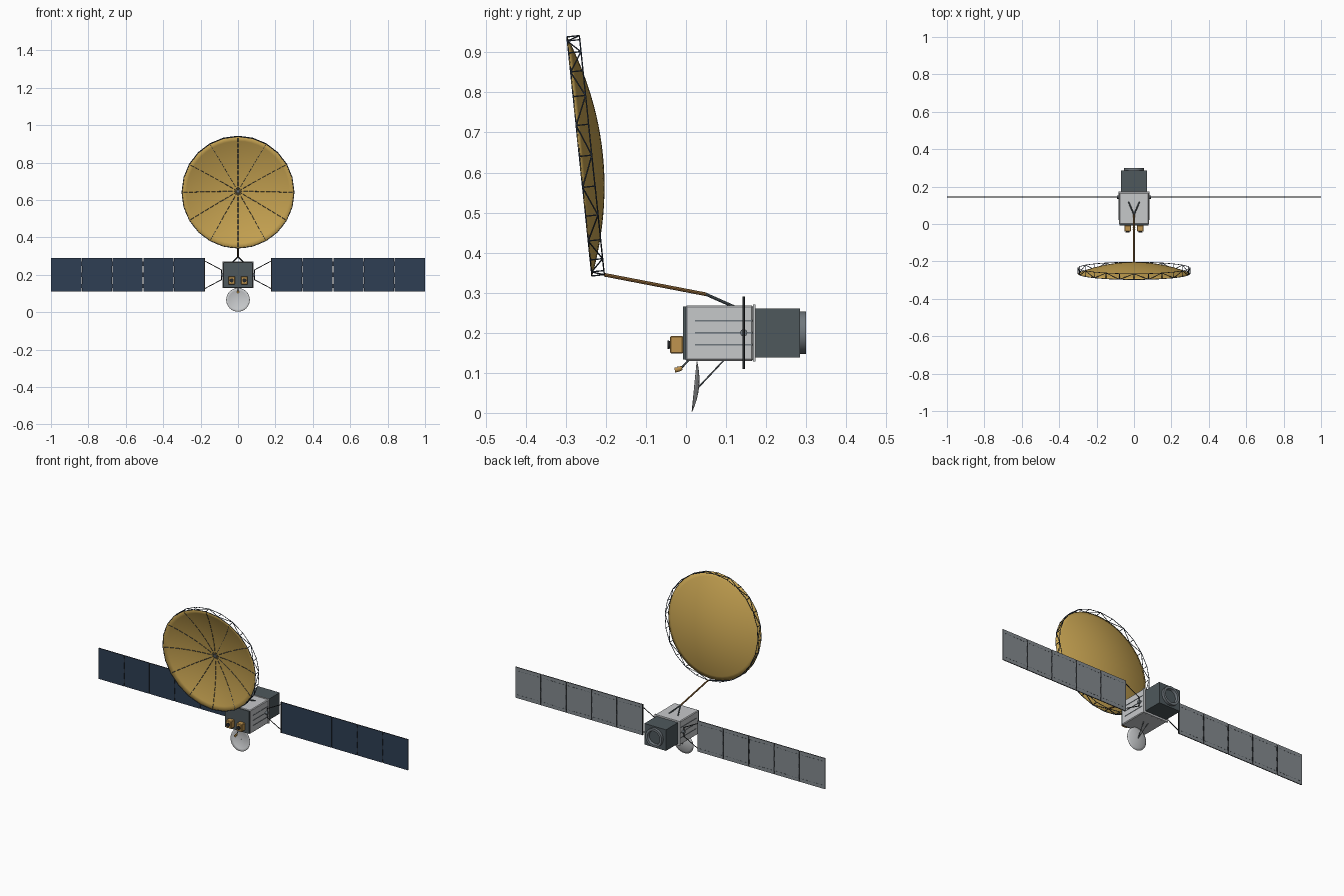
import bpy, bmesh, math
from mathutils import Vector

cube = bpy.data.objects.get("Cube")
if cube:
    bpy.data.objects.remove(cube, do_unlink=True)


def material(name, *rgb):
    lin = [((c / 255 + 0.055) / 1.055) ** 2.4 for c in rgb] + [1]
    m = bpy.data.materials.new(name)
    m.use_nodes = True
    m.diffuse_color = lin
    m.node_tree.nodes["Principled BSDF"].inputs["Base Color"].default_value = lin
    return m


GOLD = material("gold mesh", 200, 164, 82)
AMBER = material("amber foil", 192, 148, 78)
BRONZE = material("bronze boom", 150, 108, 58)
NAVY = material("solar navy", 46, 62, 84)
BACKING = material("panel backing grey", 132, 138, 143)
PALE = material("pale grey", 198, 200, 202)
SLATE = material("slate grey", 78, 88, 92)
STEEL = material("steel grey", 112, 120, 126)
TRUSS = material("truss blue grey", 52, 64, 80)
BLACK = material("black trim", 36, 39, 42)


def finish(name, bm, *mats):
    mesh = bpy.data.meshes.new(name)
    bm.to_mesh(mesh)
    bm.free()
    for m in mats:
        mesh.materials.append(m)
    obj = bpy.data.objects.new(name, mesh)
    bpy.context.collection.objects.link(obj)
    return obj


def smooth(obj, degrees=35):
    bpy.ops.object.select_all(action="DESELECT")
    obj.select_set(True)
    bpy.context.view_layer.objects.active = obj
    bpy.ops.object.shade_smooth_by_angle(angle=math.radians(degrees))


def add_box(bm, lo, hi):
    verts = bmesh.ops.create_cube(bm, size=1)["verts"]
    for v in verts:
        v.co = Vector([(a + b) / 2 + c * (b - a) for a, b, c in zip(lo, hi, v.co)])


def box(name, lo, hi, mat, bevel=0):
    bm = bmesh.new()
    add_box(bm, lo, hi)
    if bevel:
        bmesh.ops.bevel(bm, geom=bm.edges[:], offset=bevel, segments=1, affect="EDGES")
    return finish(name, bm, mat)


def add_rod(bm, a, b, r, r2=None, sides=6):
    a, b = Vector(a), Vector(b)
    verts = bmesh.ops.create_cone(bm, cap_ends=True, segments=sides, radius1=r,
                                  radius2=r if r2 is None else r2,
                                  depth=(b - a).length)["verts"]
    turn = (b - a).to_track_quat("Z", "Y")
    for v in verts:
        v.co = turn @ v.co + (a + b) / 2


def rods(name, pairs, r, mat, sides=6, r2=None):
    bm = bmesh.new()
    for a, b in pairs:
        add_rod(bm, a, b, r, r2, sides)
    obj = finish(name, bm, mat)
    if sides > 8:
        smooth(obj)
    return obj


def dish_frame(centre, tilt):
    """Map radius, angle and depth behind the rim to a point in space."""
    c = Vector(centre)
    up = Vector((0, -math.sin(tilt), math.cos(tilt)))
    back = Vector((0, math.cos(tilt), math.sin(tilt)))
    return lambda r, a, w: c + Vector((r * math.cos(a), 0, 0)) + up * r * math.sin(a) + back * w


def bowl(name, at, radius, depth, sides, rings, mat):
    bm = bmesh.new()
    hub = bm.verts.new(at(0, 0, depth))
    loops = []
    for i in range(1, rings + 1):
        t = i / rings
        loops.append([bm.verts.new(at(radius * t, math.tau * k / sides, depth * (1 - t * t)))
                      for k in range(sides)])
    for k in range(sides):
        n = (k + 1) % sides
        bm.faces.new((hub, loops[0][n], loops[0][k]))
        for inner, outer in zip(loops, loops[1:]):
            bm.faces.new((inner[k], inner[n], outer[n], outer[k]))
    bmesh.ops.recalc_face_normals(bm, faces=bm.faces[:])
    obj = finish(name, bm, mat)
    smooth(obj, 40)
    shell = obj.modifiers.new("Shell", "SOLIDIFY")
    shell.thickness = 0.0015
    shell.offset = 0
    return obj


# Spacecraft body
box("body", (-0.08, -0.002, 0.13), (0.08, 0.168, 0.268), PALE, 0.004)
box("front_plate", (-0.078, -0.008, 0.133), (0.078, 0, 0.265), SLATE)
box("rear_flange", (-0.082, 0.167, 0.128), (0.082, 0.174, 0.27), PALE)
box("rear_module", (-0.07, 0.172, 0.138), (0.07, 0.285, 0.261), SLATE)
for s, side in ((1, "left"), (-1, "right")):
    bm = bmesh.new()
    for z in (0.17, 0.2, 0.23):
        x = sorted((s * 0.079, s * 0.082))
        add_box(bm, (x[0], 0.022, z - 0.0015), (x[1], 0.166, z + 0.0015))
    finish(side + "_side_rails", bm, STEEL)

# Launch adapter: open ring around a dark recess
bm = bmesh.new()
profile = [(0.053, 0.284), (0.053, 0.3), (0.04, 0.3), (0.036, 0.287), (0, 0.287)]
verts = [bm.verts.new((r, y, 0.2)) for r, y in profile]
edges = [bm.edges.new(p) for p in zip(verts, verts[1:])]
bmesh.ops.spin(bm, geom=verts + edges, cent=(0, 0, 0.2), axis=(0, 1, 0),
               angle=math.tau, steps=32)
bmesh.ops.remove_doubles(bm, verts=bm.verts[:], dist=0.0001)
bmesh.ops.recalc_face_normals(bm, faces=bm.faces[:])
for f in bm.faces:
    f.material_index = int(f.calc_center_median().y < 0.289 and
                           all((v.co - Vector((0, v.co.y, 0.2))).length < 0.04 for v in f.verts))
smooth(finish("adapter_ring", bm, STEEL, SLATE))

# Twin feed horns
for s, side in ((1, "left"), (-1, "right")):
    x = s * 0.034
    box(side + "_feed", (x - 0.018, -0.04, 0.148), (x + 0.018, -0.007, 0.192), AMBER, 0.003)
    rods(side + "_horn", [((x, -0.038, 0.17), (x, -0.046, 0.17))], 0.009, BLACK, 16, 0.011)

# Solar wings
HINGE_Y, ROOT, WIDTH = 0.144, 0.18, 0.164
for s, side in ((1, "left"), (-1, "right")):
    cells, seams, dashes = bmesh.new(), bmesh.new(), bmesh.new()
    for i in range(5):
        x0, x1 = ROOT + i * WIDTH, ROOT + (i + 1) * WIDTH
        if i:
            for z in (0.14, 0.2, 0.26):
                add_box(seams, (x0 - 0.004, HINGE_Y - 0.001, z - 0.012),
                        (x0 + 0.004, HINGE_Y + 0.0035, z + 0.012))
        add_box(cells, (x0 + 0.0015 * (i > 0), HINGE_Y - 0.0025, 0.11),
                (x1 - 0.0015 * (i < 4), HINGE_Y + 0.0025, 0.29))
        for z in (0.13, 0.27):
            for k in range(6):
                x = x0 + 0.012 + k * 0.025
                add_box(dashes, (x, HINGE_Y + 0.002, z - 0.001),
                        (x + 0.014, HINGE_Y + 0.0032, z + 0.001))
    add_box(seams, (ROOT - 0.003, HINGE_Y - 0.003, 0.11), (ROOT + 0.001, HINGE_Y + 0.003, 0.29))
    for bm in (cells, seams, dashes):
        for v in bm.verts:
            v.co.x *= s
        bmesh.ops.recalc_face_normals(bm, faces=bm.faces[:])
    for f in cells.faces:
        f.material_index = 0 if f.normal.y < -0.5 else 1 if f.normal.y > 0.5 else 2
    finish(side + "_solar_panels", cells, NAVY, BACKING, BLACK)
    finish(side + "_panel_hinges", seams, BLACK)
    finish(side + "_panel_back_ties", dashes, SLATE)
    rods(side + "_yoke", [((s * 0.088, HINGE_Y, 0.2 + k * 0.026), (s * ROOT, HINGE_Y, 0.2 + k * 0.075))
                          for k in (-1, 1)] +
         [((s * 0.088, HINGE_Y, 0.172), (s * 0.088, HINGE_Y, 0.228))], 0.0022, BLACK)
    rods(side + "_drive_hub", [((s * 0.078, HINGE_Y, 0.2), (s * 0.092, HINGE_Y, 0.2))],
         0.009, STEEL, 16)

# Main reflector with ribs and perimeter truss
R, DEPTH, BAYS, HOOP = 0.3, 0.058, 24, 0.031
at = dish_frame((-0, -0.266, 0.64), 0.104)
bowl("main_reflector", at, R, DEPTH, 48, 12, GOLD)


def on_bowl(t, a):
    return at(R * t, a, DEPTH * (1 - t * t) - 0.0012)


rods("reflector_ribs", [(on_bowl(k / 10, a), on_bowl((k + 0.75) / 10, a))
                        for a in [math.tau * j / 12 for j in range(12)] for k in range(10)],
     0.0014, TRUSS, 4)
rods("reflector_hub", [(at(0, 0, DEPTH - 0.005), at(0, 0, DEPTH))], 0.008, STEEL, 16)
truss = []
for k in range(BAYS):
    a, b = math.tau * k / BAYS, math.tau * (k + 1) / BAYS
    front, back = (at(R, a, 0), at(R, b, 0)), (at(R, a, HOOP), at(R, b, HOOP))
    truss += [front, back, (front[0], back[0]),
              (front[0], back[1]) if k % 2 else (back[0], front[1])]
rods("perimeter_truss", truss, 0.0018, TRUSS, 5)

# Boom and its forked root
ELBOW = (0, 0.05, 0.296)
rods("boom", [(at(R, -math.pi / 2, HOOP), ELBOW)], 0.0045, BRONZE, 8)
rods("boom_fork", [(ELBOW, (x, 0.12, 0.265)) for x in (-0.03, 0.03)], 0.0038, SLATE, 8)

# Small lower antenna with feed and struts
low = dish_frame((0, 0.021, 0.066), -0.098)
bowl("lower_dish", low, 0.063, 0.011, 32, 5, PALE)
rods("lower_dish_strut", [(low(0, 0, 0.011), (x, 0.095, 0.132)) for x in (-0.015, 0.015)],
     0.002, STEEL)
rods("lower_feed_arm", [((0, -0.012, 0.112), (0, 0.008, 0.133))], 0.0025, SLATE)
rods("lower_feed_horn", [((0, -0.01, 0.112), (0, -0.02, 0.109)),
                         ((0, -0.018, 0.109), (0, -0.028, 0.107))], 0.005, AMBER, 12, 0.007)
